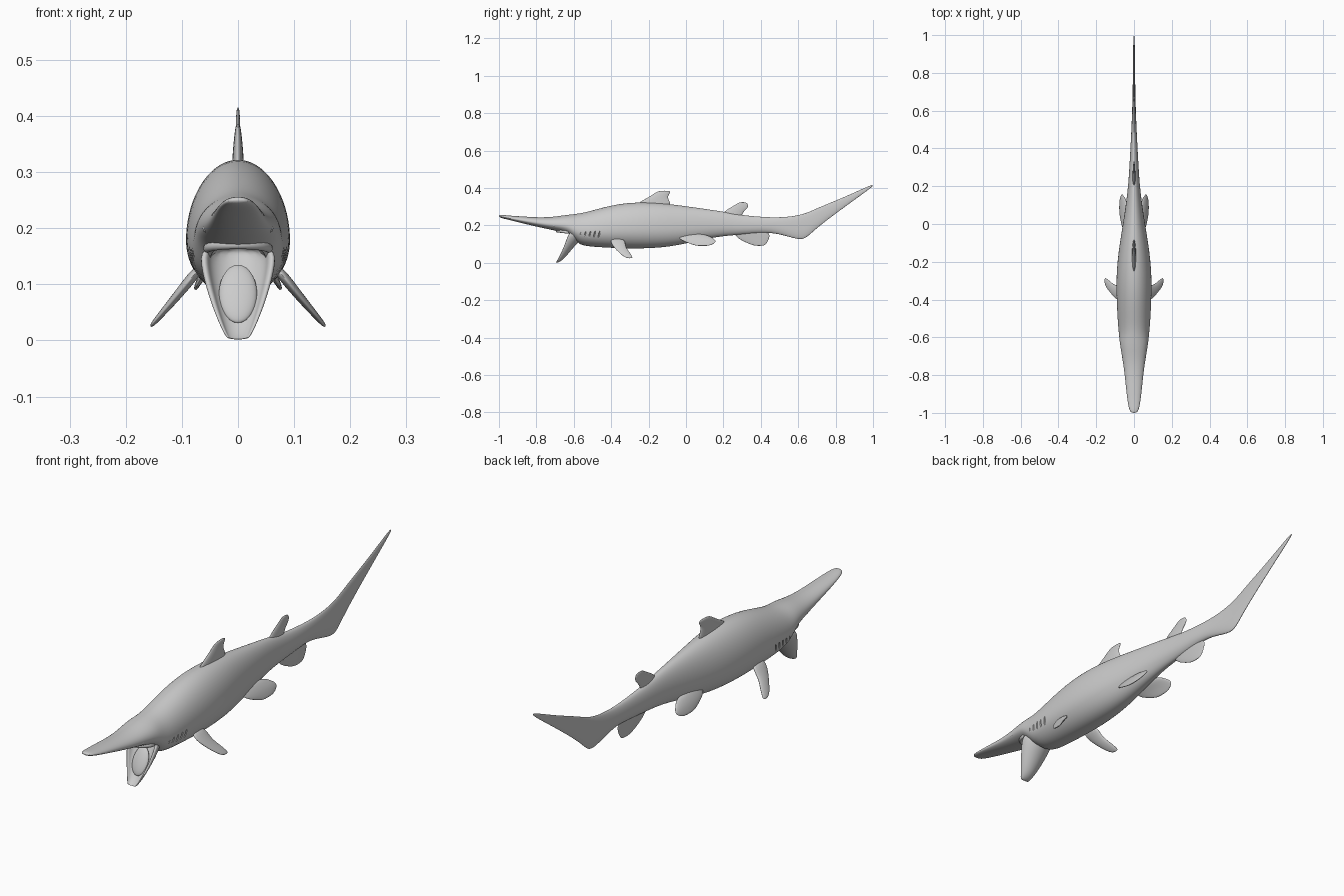
import bpy, bmesh, math
from mathutils import Vector

cube = bpy.data.objects.get("Cube")
if cube:
    bpy.data.objects.remove(cube)

skin = bpy.data.materials.new("grey skin")
skin.use_nodes = True
skin.diffuse_color = (0.6, 0.6, 0.6, 1)
skin.node_tree.nodes["Principled BSDF"].inputs["Base Color"].default_value = skin.diffuse_color


def activate(obj):
    bpy.ops.object.select_all(action="DESELECT")
    obj.select_set(True)
    bpy.context.view_layer.objects.active = obj


def smooth(obj):
    activate(obj)
    bpy.ops.object.shade_smooth_by_angle(angle=math.radians(50))


def loft(name, rings, levels=2):
    """Skin a closed tube over equal rings of points and round it off."""
    bm = bmesh.new()
    loops = [[bm.verts.new(p) for p in ring] for ring in rings]
    count = len(loops[0])
    for a, b in zip(loops, loops[1:]):
        for i in range(count):
            j = (i + 1) % count
            bm.faces.new((a[i], a[j], b[j], b[i]))
    bm.faces.new(loops[0])
    bm.faces.new(loops[-1])
    bmesh.ops.recalc_face_normals(bm, faces=bm.faces)
    mesh = bpy.data.meshes.new(name)
    bm.to_mesh(mesh)
    bm.free()
    mesh.materials.append(skin)
    obj = bpy.data.objects.new(name, mesh)
    bpy.context.collection.objects.link(obj)
    activate(obj)
    obj.modifiers.new("Round", "SUBSURF").levels = levels
    obj.modifiers["Round"].render_levels = levels
    bpy.ops.object.modifier_apply(modifier="Round")
    smooth(obj)
    return obj


def ellipsoid(name, centre, radii, tilt=0.0):
    bpy.ops.mesh.primitive_uv_sphere_add(segments=24, ring_count=14, location=centre,
                                         rotation=(tilt, 0, 0))
    obj = bpy.context.object
    obj.name = name
    obj.scale = radii
    obj.data.materials.append(skin)
    smooth(obj)
    return obj


def carve(target, cutter):
    cutter.hide_render = True
    cut = target.modifiers.new("Carve", "BOOLEAN")
    cut.operation = "DIFFERENCE"
    cut.solver = "EXACT"
    cut.object = cutter
    activate(target)
    bpy.ops.object.modifier_apply(modifier=cut.name)
    bpy.data.objects.remove(cutter)


def fin(name, stations, thick):
    """Lens-section blade; each station is a leading and a trailing point."""
    spans = [(Vector(a), Vector(b)) for a, b in stations]
    span = sum(spans[-1], Vector()) - sum(spans[0], Vector())
    normal = (spans[0][1] - spans[0][0]).cross(span).normalized()
    rings = []
    for k, (lead, trail) in enumerate(spans):
        half = thick * (1 - 0.7 * k / (len(spans) - 1))
        ring = []
        for i in range(10):
            a = math.tau * i / 10
            ring.append(lead.lerp(trail, 0.5 - 0.5 * math.cos(a)) + normal * half * math.sin(a))
        rings.append(ring)
    return loft(name, rings)


def middle_fin(name, rows, thick):
    """Fin on the centre line; rows hold height, leading y, trailing y."""
    return fin(name, [((0, a, z), (0, b, z)) for z, a, b in rows], thick)


# Body with long snout and tail: y, top, bottom, half width
profile = [
    (-1.0, 0.255, 0.246, 0.014), (-0.985, 0.257, 0.238, 0.025), (-0.94, 0.252, 0.228, 0.034),
    (-0.87, 0.248, 0.21, 0.042), (-0.79, 0.243, 0.191, 0.05), (-0.72, 0.245, 0.176, 0.06),
    (-0.66, 0.254, 0.163, 0.07), (-0.62, 0.259, 0.145, 0.076), (-0.58, 0.264, 0.1, 0.08),
    (-0.53, 0.273, 0.086, 0.085), (-0.4, 0.311, 0.078, 0.092), (-0.28, 0.327, 0.074, 0.094),
    (-0.15, 0.324, 0.077, 0.083), (-0.03, 0.309, 0.094, 0.063), (0.1, 0.29, 0.125, 0.043),
    (0.2, 0.275, 0.143, 0.031), (0.3, 0.255, 0.15, 0.024), (0.42, 0.245, 0.162, 0.018),
    (0.49, 0.243, 0.156, 0.014), (0.57, 0.249, 0.132, 0.011), (0.625, 0.262, 0.121, 0.009),
    (0.66, 0.274, 0.148, 0.008), (0.71, 0.297, 0.195, 0.007), (0.85, 0.353, 0.3, 0.005),
    (0.97, 0.408, 0.386, 0.004), (1.0, 0.418, 0.411, 0.002),
]
rings = []
for y, top, bottom, half in profile:
    middle = bottom + 0.42 * (top - bottom)
    ring = []
    for i in range(18):
        a = math.tau * i / 18
        rise = (top if math.sin(a) > 0 else bottom) - middle
        ring.append((half * 1.02 * math.cos(a), y, middle + abs(math.sin(a)) * rise))
    rings.append(ring)
body = loft("body", rings)

# Open mouth and gill slits
carve(body, ellipsoid("throat_cutter", (0, -0.625, 0.132), (0.054, 0.07, 0.046)))
for side in (-1, 1):
    for i in range(5):
        carve(body, ellipsoid("gill_cutter", (side * 0.089, -0.565 + 0.025 * i, 0.15),
                              (0.012, 0.004, 0.02), -0.25))
smooth(body)

# Dropped lower jaw as a scoop: rim y, rim z, half width, depth
rings = []
for y, z, half, depth in [(-0.615, 0.175, 0.068, 0.075), (-0.635, 0.14, 0.07, 0.07),
                          (-0.648, 0.1, 0.06, 0.05), (-0.665, 0.06, 0.047, 0.037),
                          (-0.682, 0.025, 0.032, 0.026), (-0.692, 0.008, 0.023, 0.014),
                          (-0.696, 0.003, 0.018, 0.007)]:
    arc = [math.pi * i / 8 for i in range(9)]
    shell = [(a, 1, 1) for a in arc] + [(a, 0.8, 0.6) for a in reversed(arc)]
    rings.append([(half * w * math.cos(a), y + depth * d * math.sin(a),
                   z - 0.3 * depth * d * math.sin(a)) for a, w, d in shell])
loft("lower_jaw", rings)
ellipsoid("tongue", (0, -0.636, 0.083), (0.034, 0.012, 0.057), -0.44)

# Upper jaw ridge under the snout
rings = []
for i in range(13):
    a = math.pi * i / 12
    centre = Vector((0.056 * math.cos(a), -0.625 - 0.065 * math.sin(a), 0.163 + 0.008 * math.sin(a)))
    out = Vector((math.cos(a), -math.sin(a), 0)) * 0.008
    rings.append([centre + out * math.cos(t) + Vector((0, 0, 0.009 * math.sin(t)))
                  for t in [math.tau * k / 8 for k in range(8)]])
loft("upper_jaw", rings, 1)

# Fins on the centre line
middle_fin("front_dorsal_fin", [(0.29, -0.29, -0.07), (0.325, -0.255, -0.08), (0.352, -0.2, -0.098),
                                (0.372, -0.172, -0.083), (0.386, -0.145, -0.08)], 0.013)
middle_fin("rear_dorsal_fin", [(0.235, 0.18, 0.3), (0.27, 0.195, 0.305), (0.293, 0.23, 0.335),
                               (0.312, 0.265, 0.335), (0.325, 0.285, 0.322)], 0.01)
middle_fin("anal_fin", [(0.185, 0.23, 0.43), (0.155, 0.25, 0.455), (0.128, 0.275, 0.45),
                        (0.105, 0.325, 0.435), (0.09, 0.365, 0.42)], 0.01)

# Paired fins and eyes
for side, word in ((1, "left"), (-1, "right")):
    pectoral = [(0.068, -0.415, -0.32, 0.13), (0.1, -0.395, -0.325, 0.09), (0.125, -0.365, -0.303, 0.06),
                (0.145, -0.34, -0.287, 0.037), (0.156, -0.315, -0.283, 0.024)]
    pelvic = [(0.03, -0.06, 0.11, 0.155), (0.052, -0.045, 0.15, 0.132), (0.064, -0.02, 0.17, 0.115),
              (0.072, 0.025, 0.15, 0.1), (0.077, 0.055, 0.12, 0.09)]
    for name, rows in (("pectoral_fin", pectoral), ("pelvic_fin", pelvic)):
        fin(word + "_" + name, [((side * x, a, z), (side * x, b, z)) for x, a, b, z in rows], 0.011)
    ellipsoid(word + "_eye", (side * 0.056, -0.705, 0.2), (0.007, 0.008, 0.008))
